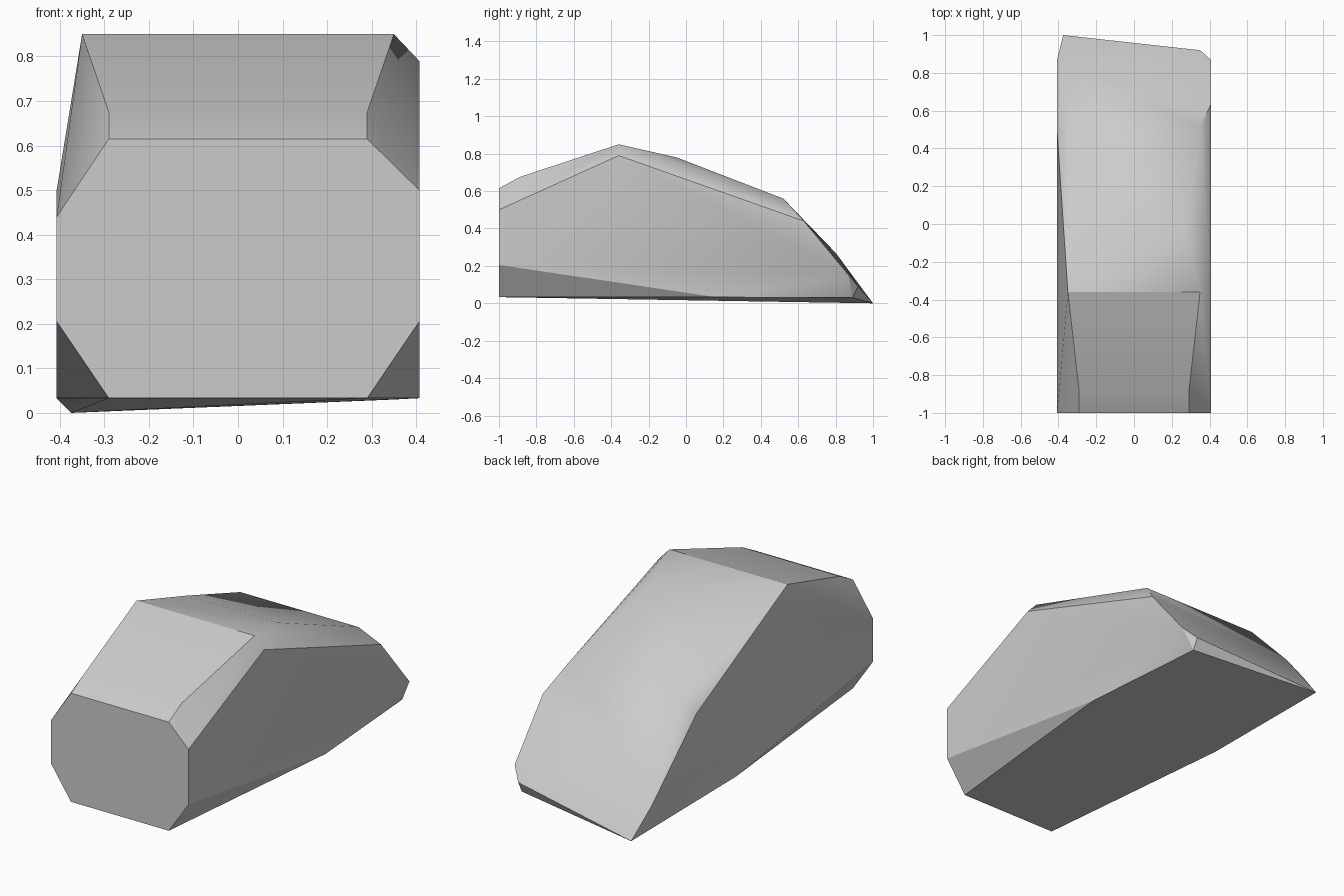
import bpy
import bmesh
import math

# Remove the default object
default_object = bpy.data.objects.get("Cube")
if default_object:
    bpy.data.objects.remove(default_object, do_unlink=True)


def make_material(name, colour):
    material = bpy.data.materials.new(name)
    material.use_nodes = True
    material.diffuse_color = colour
    material.node_tree.nodes["Principled BSDF"].inputs["Base Color"].default_value = colour
    return material


def make_hull(name, corners, material):
    """Wrap a convex faceted solid around the corners."""
    mesh = bpy.data.meshes.new(name)
    shell = bmesh.new()
    for corner in corners:
        shell.verts.new(corner)
    hull = bmesh.ops.convex_hull(shell, input=shell.verts)
    loose = {v for v in hull["geom_interior"] if isinstance(v, bmesh.types.BMVert)}
    bmesh.ops.delete(shell, geom=list(loose), context="VERTS")
    bmesh.ops.dissolve_limit(shell, angle_limit=math.radians(1),
                             verts=shell.verts, edges=shell.edges)
    bmesh.ops.recalc_face_normals(shell, faces=shell.faces)
    shell.to_mesh(mesh)
    shell.free()
    mesh.materials.append(material)
    solid = bpy.data.objects.new(name, mesh)
    bpy.context.collection.objects.link(solid)
    return solid


# Half widths of the side walls, the chamfered shoulders and the front facet
WALL, SHOULDER, FACET = 0.407, 0.35, 0.29

# Corners shared by both sides: half width, depth, height
paired = [
    (FACET, -1, 0.033), (WALL, -1, 0.205),           # front facet, lower
    (FACET, -1, 0.615), (FACET, -0.89, 0.675),       # front facet, upper
    (SHOULDER, -0.36, 0.85), (0.27, -0.05, 0.78),    # crest
    (SHOULDER, 0.52, 0.56),                          # back slope
    (WALL, 0.16, 0.033), (WALL, 0.87, 0.15),         # side walls
]

# Corners that differ from one side to the other
left_side = [
    (WALL, -1, 0.5), (WALL, -0.36, 0.79), (WALL, 0.63, 0.44),
    (SHOULDER, 0.92, 0.09), (SHOULDER, 0.89, 0.03),
]
right_side = [
    (-WALL, -1, 0.44), (-WALL, 0.49, 0.5),
    (-SHOULDER, 0.8, 0.27), (-0.375, 1, 0),
]

corners = left_side + right_side
for side in (-1, 1):
    corners += [(side * x, y, z) for x, y, z in paired]

# Faceted stone block
stone = make_material("stone grey", (0.6, 0.6, 0.6, 1))
block = make_hull("stone_block", corners, stone)

# Soften only the shallow creases
bpy.ops.object.select_all(action="DESELECT")
block.select_set(True)
bpy.context.view_layer.objects.active = block
bpy.ops.object.shade_smooth_by_angle(angle=math.radians(30))
